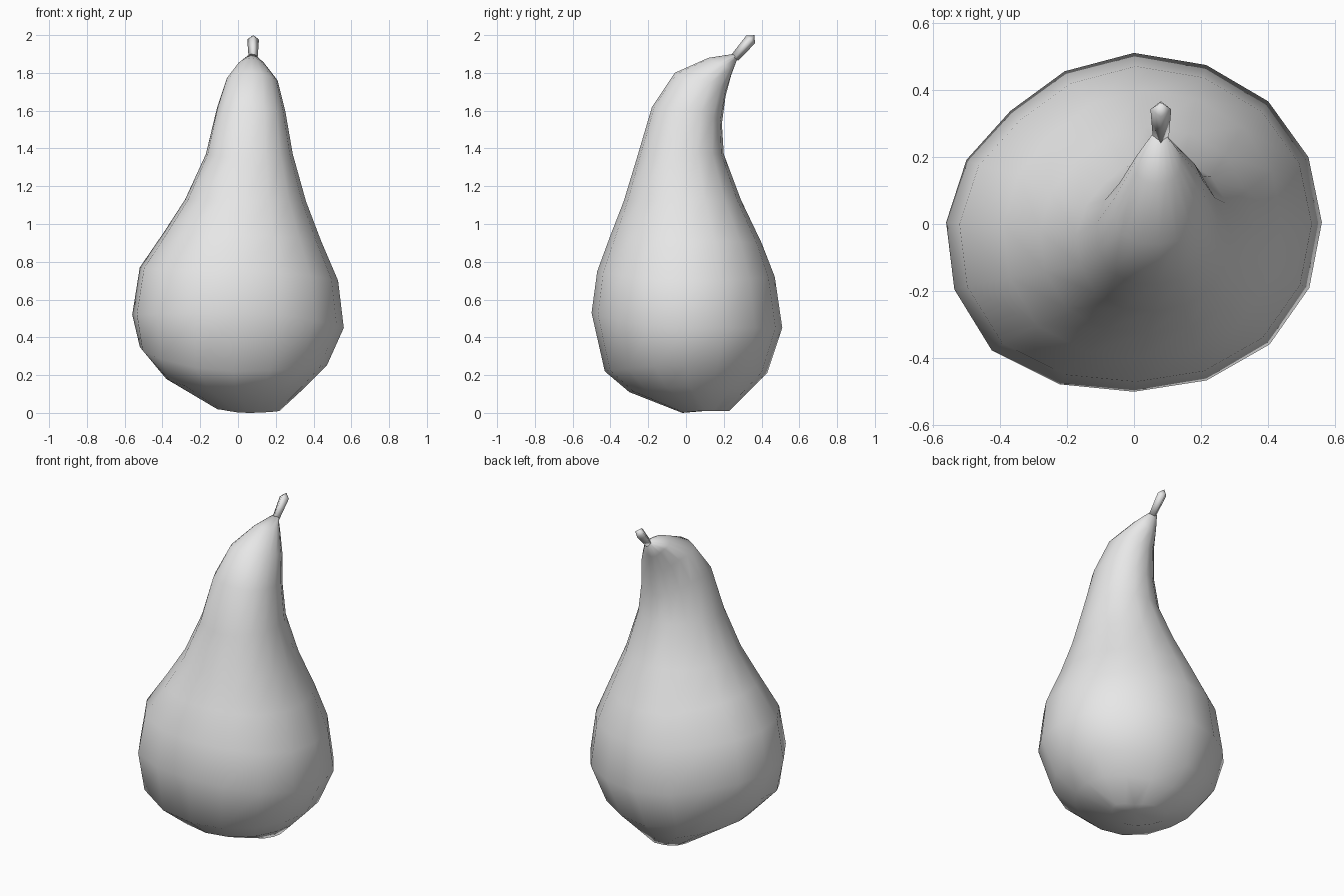
import bpy, bmesh, math
from mathutils import Vector

cube = bpy.data.objects.get("Cube")
if cube:
    bpy.data.objects.remove(cube, do_unlink=True)

# One plain grey for the whole fruit
grey = bpy.data.materials.new("plain_grey")
grey.use_nodes = True
grey.diffuse_color = (0.8, 0.8, 0.8, 1)
grey.node_tree.nodes["Principled BSDF"].inputs["Base Color"].default_value = (0.8, 0.8, 0.8, 1)


def tilted_ring(left, right, front, back, skew, corner, sides):
    """Oval ring through four extreme points, each given as (reach, height).

    skew swells the front right-hand quarter and flattens the one behind it;
    corner swells the back left-hand quarter."""
    points = []
    for i in range(sides):
        angle = math.tau * i / sides
        c, s = math.cos(angle), math.sin(angle)
        x_end = right if c > 0 else left
        y_end = back if s > 0 else front
        diagonal = math.sin(2 * angle)
        if c < 0:
            swell = 1 + skew * diagonal * abs(diagonal)
        else:
            swell = 1 + (corner if s > 0 else .02) * diagonal ** 2
        x = (left[0] + right[0]) / 2 + swell * c * (right[0] - left[0]) / 2
        y = (front[0] + back[0]) / 2 + swell * s * (back[0] - front[0]) / 2
        points.append(Vector((x, y, c * c * x_end[1] + s * s * y_end[1])))
    return points


def round_ring(centre, axis, radius, sides):
    """Circle of points around an axis."""
    turn = axis.to_track_quat("Z", "Y")
    angles = [math.tau * i / sides for i in range(sides)]
    return [centre + turn @ Vector((radius * math.cos(a), radius * math.sin(a), 0)) for a in angles]


def loft(name, rings, bottom, top):
    """Skin a stack of rings and close both ends with a fan to a point."""
    bm = bmesh.new()
    loops = [[bm.verts.new(p) for p in ring] for ring in rings]
    count = len(loops[0])
    for low, high in zip(loops, loops[1:]):
        for i in range(count):
            j = (i + 1) % count
            bm.faces.new((low[i], low[j], high[j], high[i]))
    for loop, tip in ((loops[0], bottom), (loops[-1], top)):
        apex = bm.verts.new(tip)
        for i in range(count):
            bm.faces.new((loop[i], loop[(i + 1) % count], apex))
    bmesh.ops.recalc_face_normals(bm, faces=bm.faces)
    for face in bm.faces:
        face.smooth = True
    mesh = bpy.data.meshes.new(name)
    bm.to_mesh(mesh)
    bm.free()
    mesh.materials.append(grey)
    obj = bpy.data.objects.new(name, mesh)
    bpy.context.collection.objects.link(obj)
    return obj


# Body: left, right, front and back outline points, then the two swellings
outline = [
    ((-.11, .02), (.22, .01), (-.02, 0), (.23, .01), -.1, -.3),
    ((-.38, .18), (.36, .14), (-.3, .11), (.33, .11), .05, 0),
    ((-.52, .35), (.47, .25), (-.43, .22), (.43, .21), .1, .02),
    ((-.56, .52), (.56, .45), (-.5, .53), (.51, .45), .07, .01),
    ((-.52, .77), (.53, .7), (-.47, .75), (.47, .72), .07, .01),
    ((-.39, .96), (.44, .91), (-.4, .94), (.4, .9), .07, .02),
    ((-.28, 1.13), (.36, 1.12), (-.33, 1.12), (.29, 1.13), .06, .03),
    ((-.17, 1.37), (.29, 1.37), (-.26, 1.35), (.2, 1.37), .08, .05),
    ((-.11, 1.62), (.25, 1.6), (-.18, 1.62), (.19, 1.53), .12, .06),
    ((-.06, 1.77), (.21, 1.76), (-.06, 1.8), (.21, 1.68), .12, .1),
    ((0, 1.85), (.14, 1.85), (.12, 1.88), (.24, 1.79), .05, .2),
    ((.05, 1.89), (.1, 1.89), (.25, 1.9), (.27, 1.87), 0, 0),
]
body_rings = [tilted_ring(*row, sides=16) for row in outline]
loft("pear_body", body_rings, (.08, .1, .01), (.08, .26, 1.89))

# Stem: short four-sided leaning stalk, flared towards a blunt pointed end
base, tip = Vector((.08, .258, 1.88)), Vector((.08, .342, 1.977))
lean = (tip - base).normalized()
stem_rings = [round_ring(base, lean, .024, 4), round_ring(tip, lean, .031, 4)]
loft("stem", stem_rings, base, tip + lean * .03)
